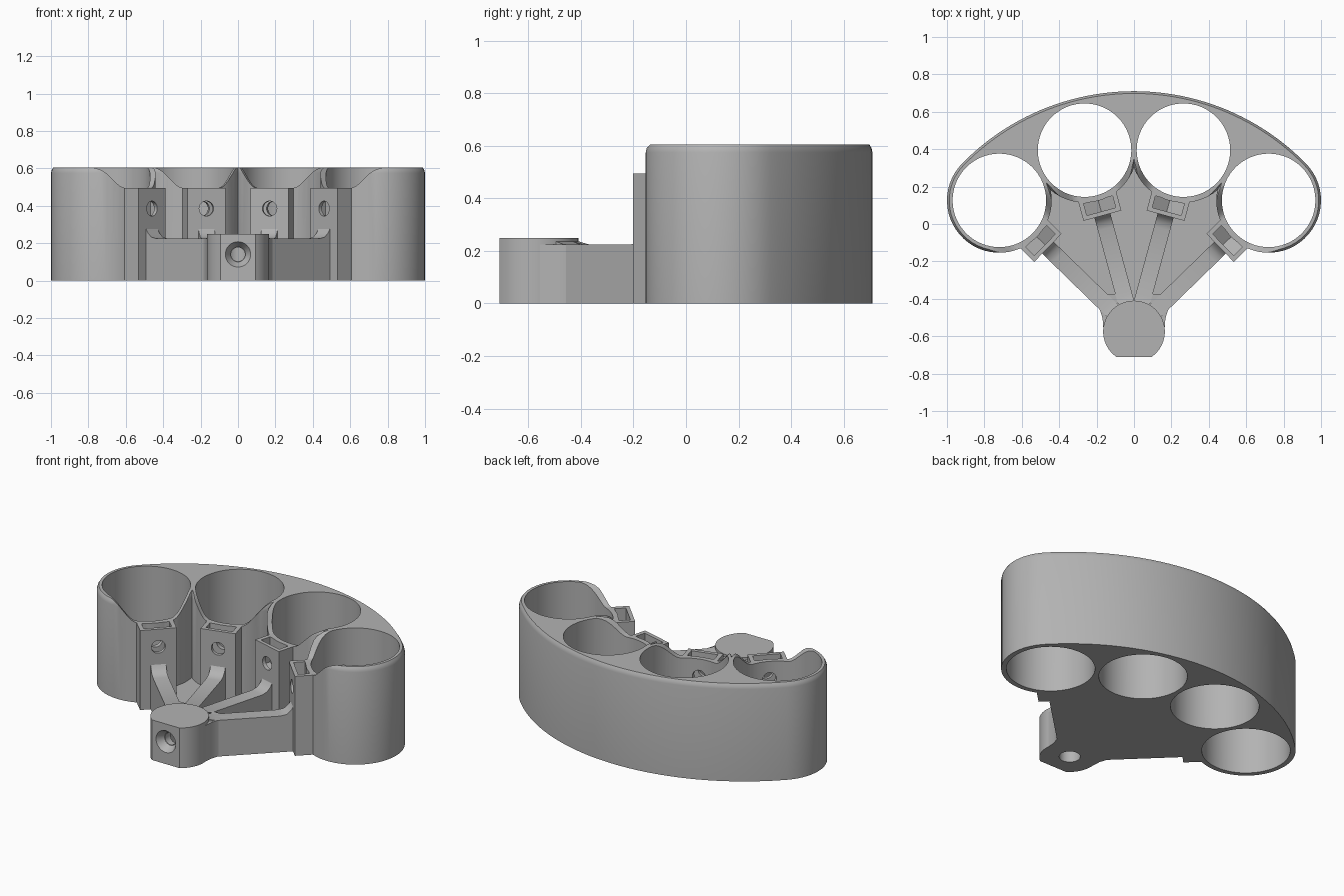
import bpy, bmesh
from math import sin, cos, pi, radians, atan2, sqrt

if "Cube" in bpy.data.objects:
    bpy.data.objects.remove(bpy.data.objects["Cube"])

HUB_Y = -0.575           # everything fans out from the hub axis
DIST = 1.005             # hub axis to cup axis
STEP = radians(15.25)    # half the angle between neighbouring cups
ANGLES = [k * STEP for k in (-3, -1, 1, 3)]
BORE, WALL = 0.25, 0.28
TOP, LOW = 0.605, 0.495

grey = bpy.data.materials.new("plain_grey")
grey.use_nodes = True
grey.diffuse_color = (0.45, 0.45, 0.45, 1)
grey.node_tree.nodes["Principled BSDF"].inputs["Base Color"].default_value = grey.diffuse_color


def loft(name, rings, angle=0.0):
    """Closed solid through rings of points, swung about the hub axis."""
    bm = bmesh.new()
    loops = [[bm.verts.new(p) for p in ring] for ring in rings]
    for a, b in zip(loops, loops[1:]):
        for i in range(len(a)):
            j = (i + 1) % len(a)
            bm.faces.new((a[i], a[j], b[j], b[i]))
    bm.faces.new(loops[0])
    bm.faces.new(loops[-1])
    bmesh.ops.recalc_face_normals(bm, faces=bm.faces)
    mesh = bpy.data.meshes.new(name)
    bm.to_mesh(mesh)
    bm.free()
    mesh.materials.append(grey)
    obj = bpy.data.objects.new(name, mesh)
    obj.location = (0, HUB_Y, 0)
    obj.rotation_euler = (0, 0, -angle)
    bpy.context.collection.objects.link(obj)
    return obj


def prism(name, pts, lo, hi, axis="z", angle=0.0):
    place = {"x": lambda u, v, w: (w, u, v),
             "y": lambda u, v, w: (u, w, v),
             "z": lambda u, v, w: (u, v, w)}[axis]
    return loft(name, [[place(u, v, w) for u, v in pts] for w in (lo, hi)], angle)


def circle(r, u=0.0, v=0.0, n=64):
    return [(u + r * cos(2 * pi * i / n), v + r * sin(2 * pi * i / n)) for i in range(n)]


def cut(obj, cutter):
    """Subtract the cutter and throw it away."""
    cutter.hide_render = True
    mod = obj.modifiers.new("cut", "BOOLEAN")
    mod.operation, mod.solver, mod.object = "DIFFERENCE", "EXACT", cutter
    bpy.context.view_layer.update()
    graph = bpy.context.evaluated_depsgraph_get()
    mesh = bpy.data.meshes.new_from_object(obj.evaluated_get(graph))
    obj.modifiers.clear()
    obj.data = mesh
    bpy.data.objects.remove(cutter)


def outline(z, inset):
    """Cup block outline: big back arc, round ends, scalloped front."""
    r = WALL - inset
    near = DIST * cos(STEP) - sqrt(r * r - (DIST * sin(STEP)) ** 2)
    phi = atan2(near * sin(STEP), DIST - near * cos(STEP))
    pts = []
    for i in range(49):
        a = -3 * STEP + 6 * STEP * i / 48
        pts.append(((DIST + r) * sin(a), (DIST + r) * cos(a), z))
    for a in reversed(ANGLES):
        start = pi if a == ANGLES[-1] else phi
        end = -pi if a == ANGLES[0] else -phi
        n = 36 if max(start, -end) > 3 else 20
        first = 0 if a != ANGLES[-1] else 1
        for i in range(first, n):
            q = start + (end - start) * i / n
            t, rad = r * sin(q), DIST - r * cos(q)
            pts.append((t * cos(a) + rad * sin(a), rad * cos(a) - t * sin(a), z))
    return pts


# Cup block with a softened top rim
block = loft("cup_block", [outline(0, 0), outline(TOP - 0.03, 0),
                           outline(TOP - 0.013, 0.004), outline(TOP, 0.012)])

# Lowered front lip, a smooth dip in front of each cup
side = [(0.10 + 0.14 * s / 10, LOW + 0.112 * (1 - cos(pi * s / 10)) / 2) for s in range(11)]
dip = [(-t, z) for t, z in reversed(side)] + side
dip = [(-0.24, 0.7)] + dip + [(0.24, 0.7)]

# Nut pocket: flat sides with a pointed bottom
BOLT_Z, HALF = 0.385, 0.08
pocket = [(-HALF, 0.6), (-HALF, BOLT_Z - HALF * 0.577), (0, BOLT_Z - HALF * 1.155),
          (HALF, BOLT_Z - HALF * 0.577), (HALF, 0.6)]

# Rib side profile, curving up at both ends
rib = [(0.12, 0), (0.12, 0.245), (0.165, 0.235), (0.2, 0.225), (0.57, 0.225), (0.605, 0.233),
       (0.63, 0.255), (0.645, 0.28), (0.645, 0)]

# Thin floor joining hub, boxes and cups
sector = [(0, 0)] + [(0.9 * sin(a), 0.9 * cos(a))
                     for a in (-3 * STEP + 6 * STEP * i / 24 for i in range(25))]
floor = prism("floor", sector, 0, 0.08)

for i, a in enumerate(ANGLES, 1):
    cut(block, prism("bore", circle(BORE, 0, DIST), -0.1, 0.8, "z", a))
    cut(block, prism("dip", dip, DIST - 0.35, DIST - 0.03, "y", a))
    cut(block, prism("bolt", circle(0.04, 0, BOLT_Z, 32), 0.6, 0.82, "y", a))
    cut(floor, prism("bore", circle(BORE + 0.015, 0, DIST), -0.1, 0.8, "z", a))
    box = prism(f"nut_box_{i}", [(-0.105, 0.642), (0.105, 0.642), (0.105, 0.75), (-0.105, 0.75)],
                0, LOW, "z", a)
    cut(box, prism("pocket", pocket, 0.665, 0.73, "y", a))
    cut(box, prism("bolt", circle(0.04, 0, BOLT_Z, 32), 0.6, 0.82, "y", a))
    prism(f"rib_{i}", rib, -0.044, 0.044, "x", a)

# Hub with a flat front
arc = [radians(-54.9 + 289.8 * i / 56) for i in range(57)]
hub = prism("hub", [(0.165 * cos(a), 0.165 * sin(a)) for a in arc], 0, 0.25)

# Countersunk front hole and round hole from below
SCREW_Z = 0.14
cut(hub, loft("sink", [[(u, y, v) for u, v in circle(r, 0, SCREW_Z, 40)]
                       for r, y in ((0.074, -0.145), (0.04, -0.09))]))
cut(hub, prism("screw", circle(0.037, 0, SCREW_Z, 32), -0.2, 0.0, "y"))
for part in (hub, floor):
    cut(part, prism("well", circle(0.06, 0, 0.01, 40), -0.1, 0.19))

# Curved fillets from the hub into the outer ribs
flare = [(0.08, 0.2), (0.08, 0.0), (0.164, 0.02), (0.168, 0.07), (0.18, 0.11),
         (0.2, 0.145), (0.25, 0.192), (0.2, 0.2)]
for name, s in (("left", 1), ("right", -1)):
    prism(f"hub_fillet_{name}", [(s * x, y) for x, y in flare], 0, 0.225)

# Smooth curves, crisp edges
for obj in bpy.context.collection.objects:
    if obj.type == "MESH" and obj.data.materials and obj.data.materials[0] == grey:
        obj.select_set(True)
        bpy.context.view_layer.objects.active = obj
bpy.ops.object.shade_smooth_by_angle(angle=radians(30))
